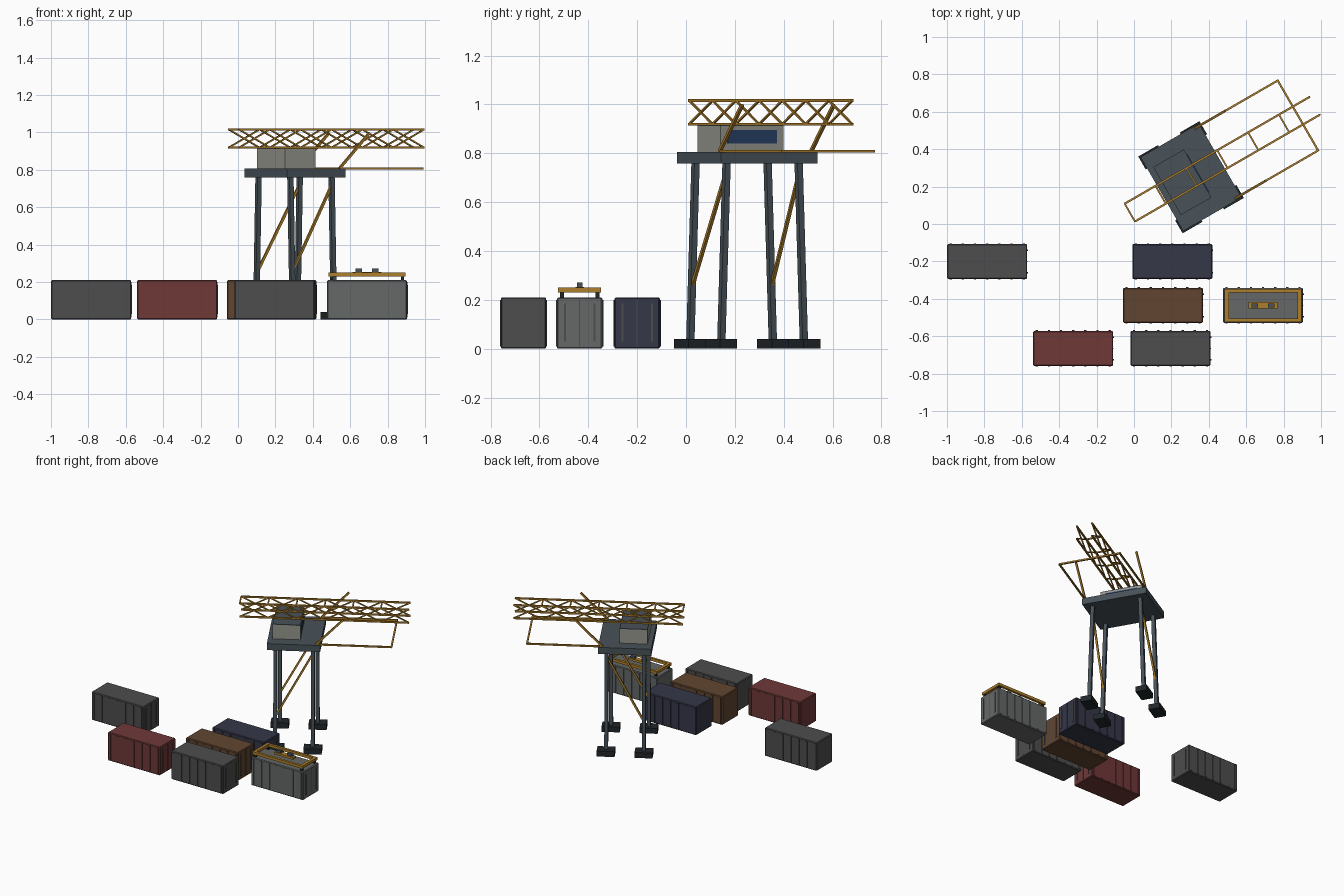
import bpy
from math import radians
from mathutils import Vector, Matrix

if "Cube" in bpy.data.objects:
    bpy.data.objects.remove(bpy.data.objects["Cube"])

MATS = {}


def mat(name, rgb):
    m = bpy.data.materials.new(name)
    m.diffuse_color = (*rgb, 1)
    m.use_nodes = True
    m.node_tree.nodes["Principled BSDF"].inputs["Base Color"].default_value = m.diffuse_color
    MATS[name] = m


mat("slate", (0.065, 0.085, 0.10))
mat("dark", (0.015, 0.02, 0.024))
mat("gold", (0.42, 0.21, 0.025))
mat("cabin_grey", (0.30, 0.30, 0.27))
mat("glass", (0.02, 0.05, 0.13))
mat("charcoal", (0.075, 0.075, 0.075))
mat("navy", (0.035, 0.038, 0.065))
mat("brown", (0.12, 0.06, 0.03))
mat("light_grey", (0.13, 0.14, 0.135))
mat("red", (0.16, 0.04, 0.04))

# crane frame: u along the boom, v across it
CRANE = Matrix.Translation((0.305, 0.25, 0)) @ Matrix.Rotation(radians(30), 4, 'Z')


def build(name, boxes, material, frame=Matrix(), bevel=0):
    """One object from a list of box matrices (unit cube transforms)."""
    verts, faces = [], []
    for b in boxes:
        n = len(verts)
        for x in (-.5, .5):
            for y in (-.5, .5):
                for z in (-.5, .5):
                    verts.append(b @ Vector((x, y, z)))
        for f in ((0, 1, 3, 2), (4, 6, 7, 5), (0, 4, 5, 1),
                  (2, 3, 7, 6), (0, 2, 6, 4), (1, 5, 7, 3)):
            faces.append([n + i for i in f])
    me = bpy.data.meshes.new(name)
    me.from_pydata(verts, [], faces)
    me.materials.append(MATS[material])
    ob = bpy.data.objects.new(name, me)
    ob.matrix_world = frame
    bpy.context.collection.objects.link(ob)
    if bevel:
        mod = ob.modifiers.new("bevel", 'BEVEL')
        mod.width, mod.segments = bevel, 1
    return ob


def box(c, s):
    return Matrix.Translation(c) @ Matrix.Diagonal((*s, 1))


def bar(a, b, t):
    a, b = Vector(a), Vector(b)
    d = b - a
    rot = d.to_track_quat('Z', 'Y').to_matrix().to_4x4()
    return Matrix.Translation((a + b) / 2) @ rot @ Matrix.Diagonal((t, t, d.length, 1))


# containers: body, side ribs, door bars
def container(name, x, y, colour):
    f = Matrix.Translation((x, y, 0))
    build(name + "_body", [box((0, 0, .105), (.428, .186, .21))], colour, f, .005)
    ribs = [box((-.195 + i * .065, s * .094, .105), (.012, .006, .19))
            for i in range(7) for s in (-1, 1)]
    build(name + "_ribs", ribs, colour, f)
    doors = [box((.215, v, .107), (.007, .008, .155)) for v in (-.06, .06)]
    doors += [box((.214, 0, .105), (.004, .004, .19))]
    build(name + "_door_bars", doors, "charcoal", f)


for args in (("container_far_left", -.785, -.2, "charcoal"),
             ("container_back", .205, -.2, "navy"),
             ("container_middle", .155, -.435, "brown"),
             ("container_lifted", .69, -.435, "light_grey"),
             ("container_front_left", -.325, -.665, "red"),
             ("container_front", .195, -.665, "charcoal")):
    container(*args)

# spreader frame resting on one container
SP = Matrix.Translation((.69, -.435, 0))
frame = [box((0, s * .079, .24), (.41, .018, .02)) for s in (-1, 1)]
frame += [box((s * .194, 0, .24), (.022, .142, .02)) for s in (-1, 1)]
build("spreader_frame", frame, "gold", SP)
build("spreader_twistlocks", [box((u * .19, v * .073, .22), (.016, .016, .022))
                              for u in (-1, 1) for v in (-1, 1)], "dark", SP)
build("spreader_headblock", [box((0, 0, .245), (.155, .036, .016))], "gold", SP)
build("spreader_sheaves", [box((s * .045, 0, .262), (.035, .022, .02))
                           for s in (-1, 1)], "slate", SP)

# feet, legs and leg braces
corners = [(u, v) for u in (-1, 1) for v in (-1, 1)]
build("feet", [box((u * .128, v * .197, .02), (.122, .08, .04)) for u, v in corners],
      "dark", CRANE)
build("legs", [bar((u * .127, v * .195, .03), (u * .127, v * .17, .77), .025)
               for u, v in corners], "slate", CRANE)
build("leg_braces", [bar((-.127, v * .188, .25), (.127, v * .173, .72), .013)
                     for v in (-1, 1)], "gold", CRANE)

# platform and machinery cabin
build("platform", [box((0, 0, .782), (.36, .456, .048))], "slate", CRANE)
build("cabin", [box((-.054, 0, .858), (.188, .296, .106))], "cabin_grey", CRANE)
build("cabin_roof", [box((-.054, 0, .912), (.188, .296, .006))], "slate", CRANE)
build("cabin_window", [box((.041, 0, .867), (.008, .23, .056))], "glass", CRANE)

# lattice boom: chords, crossed diagonals and ties
U0, U1, V, ZB, ZT, N = -.378, .765, .055, .919, 1.016, 6
step = (U1 - U0) / N
chords, lattice, ties = [], [], []
for s in (-V, V):
    chords += [bar((U0, s, z), (U1, s, z), .011) for z in (ZB, ZT)]
    for i in range(N):
        a, b = U0 + i * step, U0 + (i + 1) * step
        lattice += [bar((a, s, ZB), (b, s, ZT), .008), bar((a, s, ZT), (b, s, ZB), .008)]
for i in range(N):
    ties.append(bar((U0 + i * step, -V, ZT), (U0 + i * step, V, ZT), .009))
build("boom_chords", chords, "gold", CRANE)
build("boom_diagonals", lattice, "gold", CRANE)
build("boom_ties", ties, "gold", CRANE)

# outreach frame and its raised struts
out = [bar((.15, s * .216, .808), (.66, s * .216, .808), .011) for s in (-1, 1)]
out.append(bar((.66, -.221, .808), (.66, .221, .808), .011))
build("outreach_frame", out, "gold", CRANE)
build("outreach_struts", [bar((.15, s * .216, .808), (.335, s * .216, .998), .013)
                          for s in (-1, 1)], "gold", CRANE)
